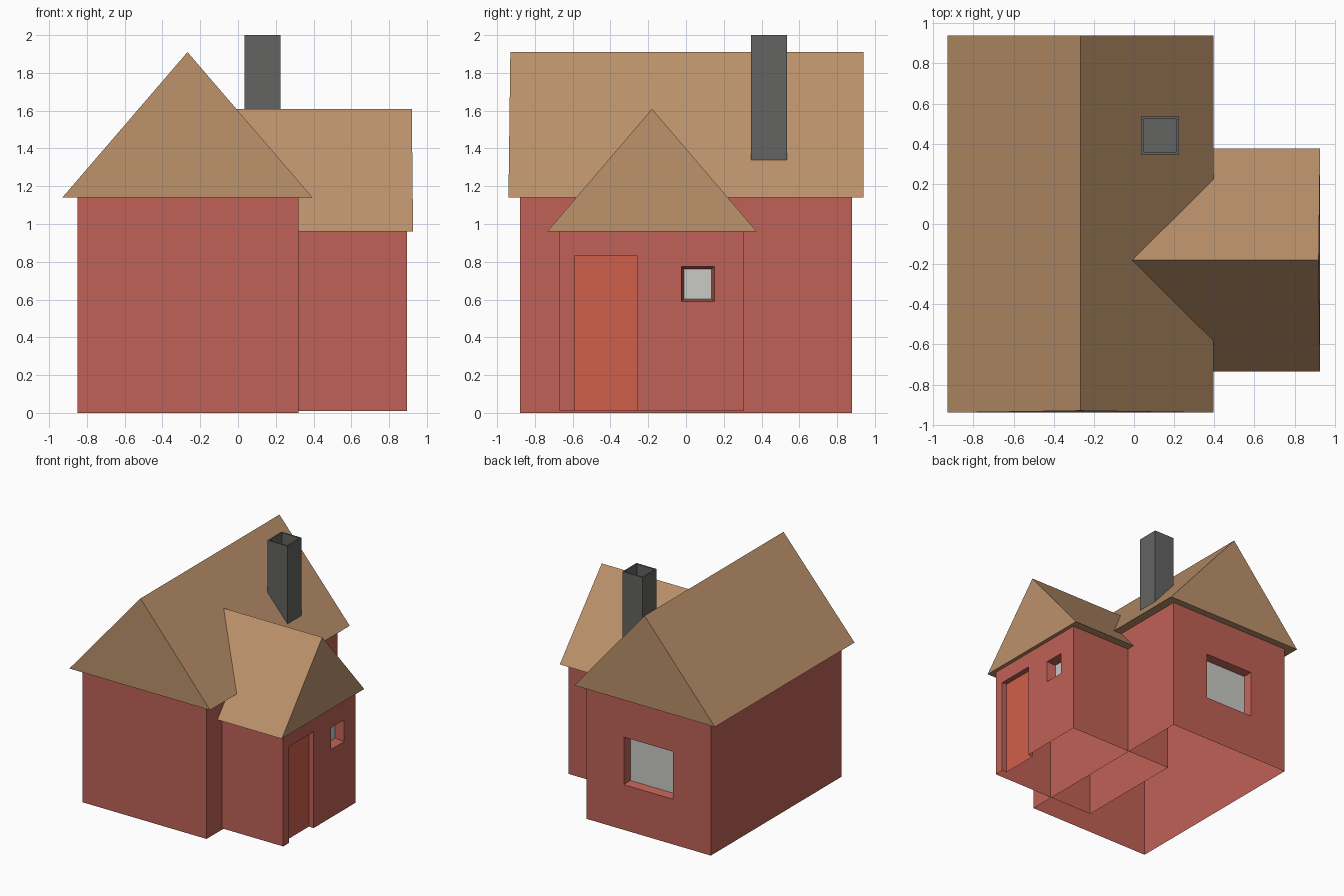
import bpy, bmesh
from mathutils import Vector

if "Cube" in bpy.data.objects:
    bpy.data.objects.remove(bpy.data.objects["Cube"])


def material(name, rgb):
    m = bpy.data.materials.new(name)
    m.diffuse_color = (*rgb, 1)
    m.use_nodes = True
    m.node_tree.nodes["Principled BSDF"].inputs["Base Color"].default_value = m.diffuse_color
    return m


RED = material("red_wall", (0.52, 0.12, 0.093))
DOOR = material("door_red", (0.63, 0.115, 0.07))
ROOF = material("tan_roof", (0.50, 0.285, 0.146))
GREY = material("dark_grey", (0.125, 0.125, 0.122))
GLASS = material("pale_glass", (0.59, 0.585, 0.555))


def finish(name, bm, mat):
    bmesh.ops.remove_doubles(bm, verts=bm.verts, dist=1e-5)
    me = bpy.data.meshes.new(name)
    bm.to_mesh(me)
    bm.free()
    me.materials.append(mat)
    ob = bpy.data.objects.new(name, me)
    bpy.context.collection.objects.link(ob)
    return ob


def quad(bm, pts):
    return bm.faces.new([bm.verts.new(p) for p in pts])


def wall(bm, a, b, z0, z1, openings=()):
    """Upright wall from a to b (outside on the right), with recessed openings."""
    a, b = Vector((*a, 0)), Vector((*b, 0))
    u = (b - a).normalized()
    n = u.cross(Vector((0, 0, 1)))

    def pt(s, z, depth=0):
        return a + u * s + Vector((0, 0, z)) - n * depth

    us = sorted({0, (b - a).length, *(v for o in openings for v in o["u"])})
    zs = sorted({z0, z1, *(v for o in openings for v in o["z"])})
    for s0, s1 in zip(us, us[1:]):
        for h0, h1 in zip(zs, zs[1:]):
            sm, hm = (s0 + s1) / 2, (h0 + h1) / 2
            if any(o["u"][0] < sm < o["u"][1] and o["z"][0] < hm < o["z"][1]
                   for o in openings):
                continue
            quad(bm, [pt(s0, h0), pt(s1, h0), pt(s1, h1), pt(s0, h1)])
    for o in openings:
        (s0, s1), (h0, h1), t, d = o["u"], o["z"], o["taper"], o["depth"]
        outer = [pt(s0, h0), pt(s1, h0), pt(s1, h1), pt(s0, h1)]
        inner = [pt(s0 + t, h0 + t, d), pt(s1 - t, h0 + t, d),
                 pt(s1 - t, h1 - t, d), pt(s0 + t, h1 - t, d)]
        for i in range(4):
            if i == 0 and h0 <= z0:      # doorway has no sill
                continue
            j = (i + 1) % 4
            quad(bm, [outer[i], outer[j], inner[j], inner[i]])
        pane = bmesh.new()
        quad(pane, inner)
        finish(o["name"], pane, o["mat"])


def wall_ring(name, x0, x1, y0, y1, z0, z1, right=(), back=()):
    bm = bmesh.new()
    wall(bm, (x0, y0), (x1, y0), z0, z1)
    wall(bm, (x1, y0), (x1, y1), z0, z1, right)
    wall(bm, (x1, y1), (x0, y1), z0, z1, back)
    wall(bm, (x0, y1), (x0, y0), z0, z1)
    finish(name, bm, RED)


def gable(name, start, end, along_x):
    """Closed roof prism; each end is (position, ridge position, half profile)."""
    bm = bmesh.new()
    ends = []
    for prof in (start, end):
        ends.append([bm.verts.new((p, c, z) if along_x else (c, p, z))
                     for p, c, z in prof])
    s, e = ends
    bm.faces.new(s)
    bm.faces.new(e)
    for i in range(3):
        j = (i + 1) % 3
        bm.faces.new([s[i], s[j], e[j], e[i]])
    bmesh.ops.recalc_face_normals(bm, faces=bm.faces)
    finish(name, bm, ROOF)


def profile(base, ridge, c0, c1, z0, z1):
    return [(base, c0, z0), (base, c1, z0), (ridge, (c0 + c1) / 2, z1)]


# walls, open underneath, with the recessed door and windows
wall_ring("main_walls", -0.85, 0.32, -0.88, 0.88, 0, 1.14, back=[
    dict(name="back_window", u=(0.35, 0.815), z=(0.385, 0.79),
         taper=0.012, depth=0.07, mat=GLASS)])
wall_ring("porch_walls", -0.10, 0.895, -0.67, 0.305, 0.01, 0.96, right=[
    dict(name="door", u=(0.08, 0.41), z=(0.01, 0.83),
         taper=0, depth=0.045, mat=DOOR),
    dict(name="small_window", u=(0.645, 0.82), z=(0.59, 0.775),
         taper=0.014, depth=0.075, mat=GLASS)])

# gabled roofs
gable("main_roof", profile(-0.94, -0.93, -0.93, 0.395, 1.14, 1.91),
      profile(0.94, 0.94, -0.93, 0.395, 1.14, 1.91), False)
gable("porch_roof", profile(-0.10, -0.10, -0.735, 0.375, 0.96, 1.61),
      profile(0.927, 0.92, -0.735, 0.375, 0.96, 1.61), True)

# chimney: square shaft with a sunken top
bm = bmesh.new()
bmesh.ops.create_cube(bm, size=1)
for v in bm.verts:
    v.co = Vector((0.13 + v.co.x * 0.19, 0.44 + v.co.y * 0.19,
                   2.0 if v.co.z > 0 else 1.25))
bm.normal_update()
top = max(bm.faces, key=lambda f: f.calc_center_median().z)
bmesh.ops.inset_region(bm, faces=[top], thickness=0.018)
hole = bmesh.ops.extrude_face_region(bm, geom=[top])["geom"]
bmesh.ops.translate(bm, vec=(0, 0, -0.1),
                    verts=[g for g in hole if isinstance(g, bmesh.types.BMVert)])
if top.is_valid:
    bm.faces.remove(top)
finish("chimney", bm, GREY)
